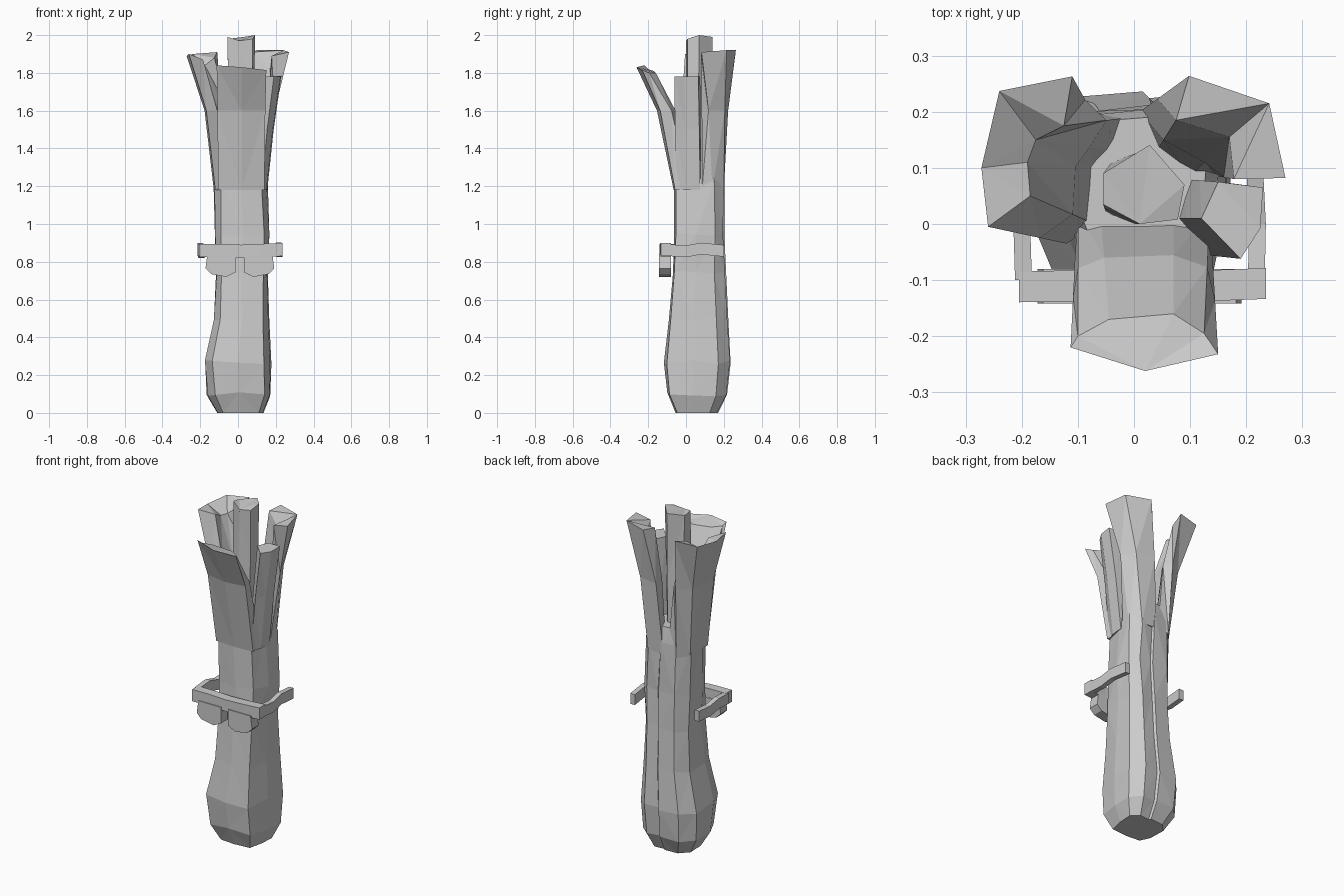
import bpy, bmesh, random
from mathutils import Vector

random.seed(4)


def loft(name, rings, jitter=0.0):
    """Skin a list of equal-count 3D rings, capped at both ends, flat shaded."""
    bm = bmesh.new()
    loops = []
    for i, ring in enumerate(rings):
        amount = jitter if 0 < i < len(rings) - 1 else 0
        loops.append([bm.verts.new(Vector(p) + Vector(
            [random.uniform(-1, 1) * amount * k for k in (1, 1, 3)])) for p in ring])
    n = len(loops[0])
    for a, b in zip(loops, loops[1:]):
        for i in range(n):
            bm.faces.new((a[i], a[(i + 1) % n], b[(i + 1) % n], b[i]))
    bm.faces.new(loops[0][::-1])
    bm.faces.new(loops[-1])
    bmesh.ops.recalc_face_normals(bm, faces=bm.faces)
    bmesh.ops.triangulate(bm, faces=bm.faces)
    mesh = bpy.data.meshes.new(name)
    bm.to_mesh(mesh)
    bm.free()
    obj = bpy.data.objects.new(name, mesh)
    bpy.context.collection.objects.link(obj)
    return obj


# Stalk: one creased outline scaled to each height (z, x range, y range)
outline = [(-.75, -.93), (0, -1), (.8, -.92), (.96, -.15), (1, .6), (.65, .95),
           (.15, .9), (.08, 1), (-.6, .95), (-1, .5), (-.97, -.4)]
levels = [(0.0, -.11, .135, -.055, .17), (.1, -.165, .172, -.1, .22),
          (.27, -.177, .175, -.115, .238), (.5, -.13, .165, -.09, .225),
          (.74, -.12, .158, -.072, .21), (.95, -.122, .17, -.065, .205),
          (1.24, -.128, .155, -.066, .205), (1.34, -.1, .13, -.05, .19)]
loft("stalk", [[((x0 + x1) / 2 + u * (x1 - x0) / 2, (y0 + y1) / 2 + v * (y1 - y0) / 2, z)
                for u, v in outline] for z, x0, x1, y0, y1 in levels], 0.004)


# Leaves: base and tip outlines, bowing outward on the way up
def leaf(name, z0, base, tip, mid_z, mid_t):
    mid = [(b[0] + (t[0] - b[0]) * mid_t, b[1] + (t[1] - b[1]) * mid_t, mid_z)
           for b, t in zip(base, tip)]
    loft(name, [[(x, y, z0) for x, y in base], mid, tip])


leaf("front_leaf", 1.18,
     [(-.105, -.055), (.02, -.065), (.14, -.058), (.135, .02), (.07, .03), (-.06, .03), (-.1, .02)],
     [(-.113, -.22, 1.84), (.02, -.262, 1.83), (.15, -.232, 1.815), (.125, -.195, 1.8),
      (.07, -.16, 1.8), (-.045, -.17, 1.81), (-.1, -.2, 1.82)], 1.6, .45)
leaf("left_leaf", 1.18,
     [(-.12, -.035), (-.128, .07), (-.125, .14), (-.075, .2), (-.01, .19),
      (-.03, .13), (-.06, .1), (-.07, .0)],
     [(-.26, -.005, 1.9), (-.272, .1, 1.89), (-.24, .237, 1.9), (-.11, .263, 1.91),
      (-.125, .175, 1.88), (-.175, .15, 1.84), (-.19, .11, 1.84), (-.185, .05, 1.87)], 1.6, .34)
leaf("back_leaf", 1.18,
     [(.01, .2), (.11, .2), (.152, .14), (.15, .085), (.1, .085), (.04, .13)],
     [(.098, .264, 1.92), (.241, .215, 1.92), (.27, .082, 1.91), (.178, .08, 1.89),
      (.17, .155, 1.82), (.075, .185, 1.91)], 1.6, .36)
leaf("right_leaf", 1.18,
     [(.125, -.055), (.15, .0), (.155, .075), (.09, .08), (.07, .01)],
     [(.19, -.062, 1.78), (.225, -.008, 1.78), (.23, .065, 1.785), (.15, .075, 1.78),
      (.12, .01, 1.78)], 1.5, .45)
leaf("core_leaf", 1.2,
     [(-.05, .02), (0, 0), (.07, .01), (.08, .06), (.03, .13), (-.04, .11)],
     [(-.055, .035, 1.99), (.01, .0, 1.97), (.078, .008, 1.98), (.09, .07, 2.0),
      (.028, .141, 1.99), (-.055, .09, 1.98)], 1.6, .5)


# Glasses: box-section bars swept along short paths
def bar(name, path, axis, depth, height):
    """Path points are bar centres; axis is the thickness direction."""
    a = Vector(axis) * depth / 2
    h = Vector((0, 0, height / 2))
    loft(name, [[Vector(p) + s * a + t * h for s, t in
                 ((-1, -1), (1, -1), (1, 1), (-1, 1))] for p in path])


bar("glasses_brow", [(-.205, -.112, .86), (-.1, -.11, .86), (.018, -.108, .855),
                     (.13, -.11, .86), (.235, -.106, .865)], (0, 1, 0), .055, .07)
bar("left_temple", [(-.197, -.1, .862), (-.2, 0, .868), (-.194, .07, .85),
                    (-.19, .17, .855)], (1, 0, 0), .03, .062)
bar("right_temple", [(.218, -.1, .862), (.22, 0, .855), (.216, .08, .87),
                     (.212, .2, .858)], (1, 0, 0), .03, .062)

lens = [(-.078, .84), (-.08, .745), (-.03, .72), (.05, .735), (.08, .765), (.07, .84)]
for side, cx, s in (("left", -.092, -1), ("right", .112, 1)):
    loft(side + "_lens", [[(cx + s * u, y, z) for u, z in lens] for y in (-.142, -.08)])
